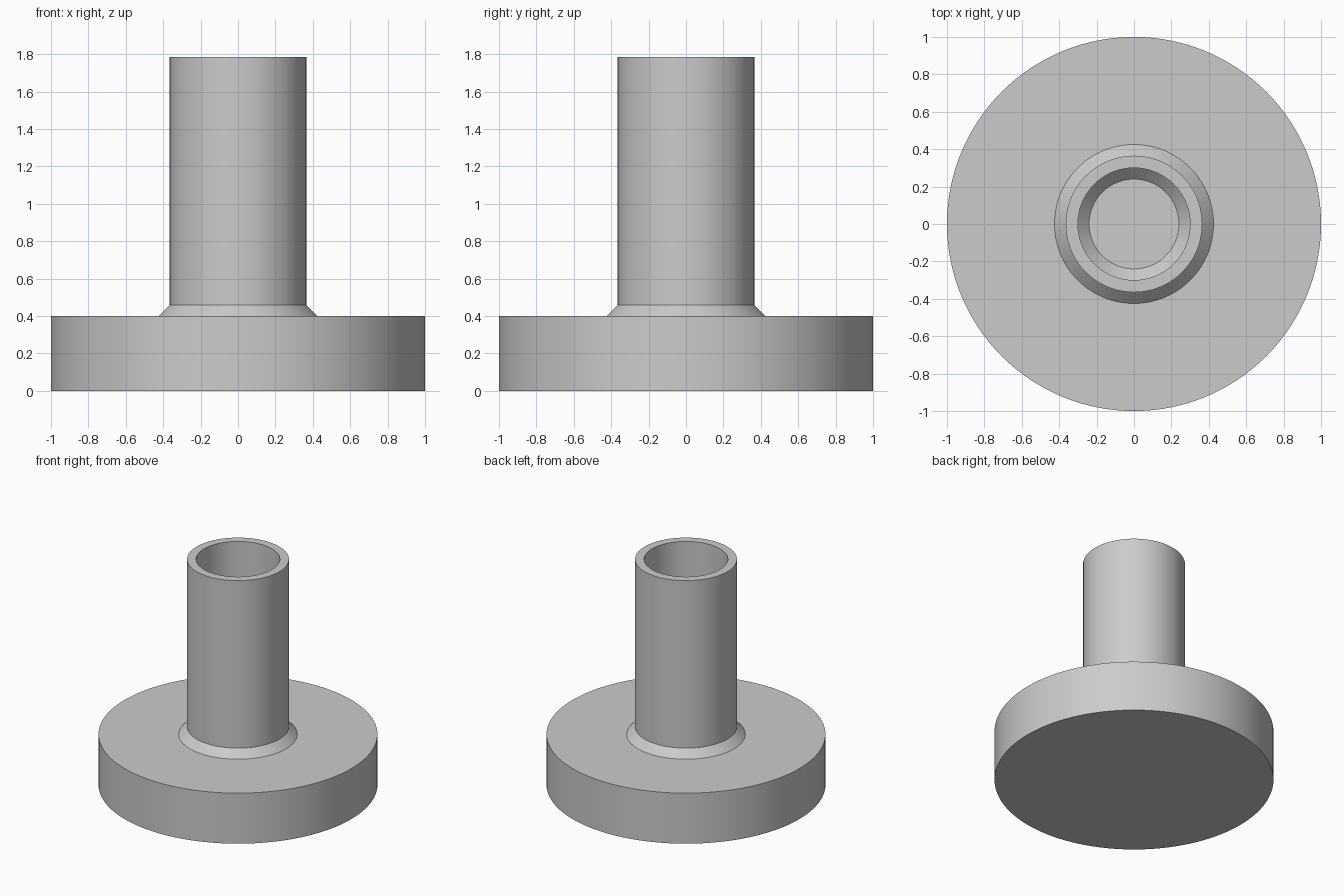
import bpy
import bmesh
import math

if "Cube" in bpy.data.objects:
    bpy.data.objects.remove(bpy.data.objects["Cube"])

SEGMENTS = 128

grey = bpy.data.materials.new("light grey")
grey.diffuse_color = (0.6, 0.6, 0.6, 1)
grey.use_nodes = True
grey.node_tree.nodes["Principled BSDF"].inputs["Base Color"].default_value = grey.diffuse_color

# Half-section (radius, height): solid disc, chamfered neck, tube, blind bore
profile = [
    (0, 0), (1, 0), (1, 0.4),                 # base disc
    (0.425, 0.4), (0.365, 0.46),              # outer neck chamfer
    (0.365, 1.785), (0.3, 1.785),             # tube wall and rim
    (0.3, 0.46), (0.24, 0.4), (0, 0.4),       # bore, inner chamfer, floor
]


def lathe(name, points, material):
    """Spin a half-section around z into a closed solid."""
    bm = bmesh.new()
    verts = [bm.verts.new((r, 0, z)) for r, z in points]
    edges = [bm.edges.new(pair) for pair in zip(verts, verts[1:])]
    bmesh.ops.spin(bm, geom=verts + edges, cent=(0, 0, 0), axis=(0, 0, 1),
                   angle=math.tau, steps=SEGMENTS, use_merge=True)
    bmesh.ops.remove_doubles(bm, verts=bm.verts, dist=1e-5)
    bmesh.ops.recalc_face_normals(bm, faces=bm.faces)
    mesh = bpy.data.meshes.new(name)
    bm.to_mesh(mesh)
    bm.free()
    mesh.materials.append(material)
    obj = bpy.data.objects.new(name, mesh)
    bpy.context.collection.objects.link(obj)
    bpy.context.view_layer.objects.active = obj
    obj.select_set(True)
    bpy.ops.object.shade_smooth_by_angle(angle=math.radians(30))
    return obj


lathe("flanged_tube", profile, grey)
